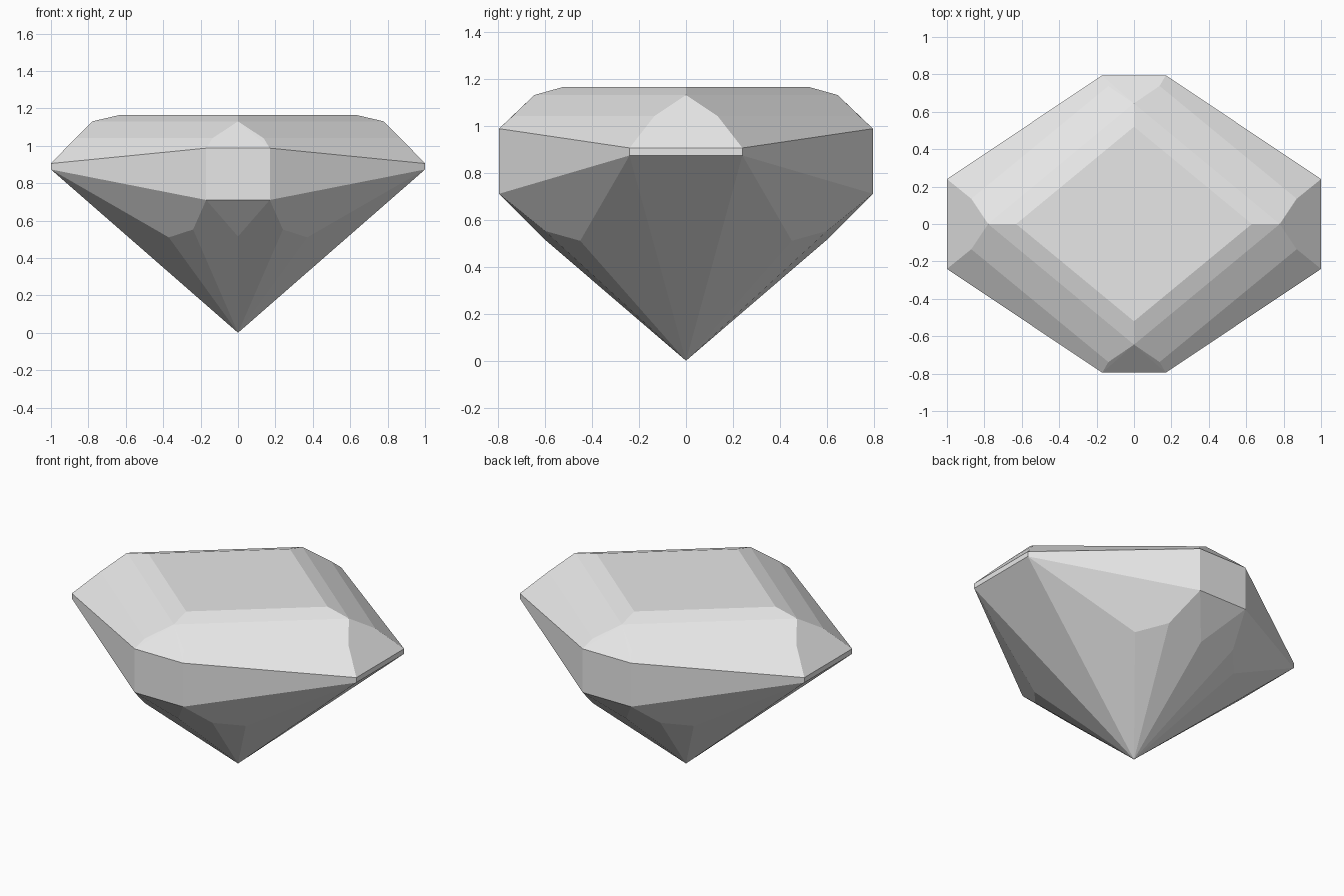
import bpy
import bmesh
import math

# Remove the default cube
cube = bpy.data.objects.get("Cube")
if cube:
    bpy.data.objects.remove(cube, do_unlink=True)

# Stone colour
stone = bpy.data.materials.new("pale grey stone")
stone.use_nodes = True
colour = (0.8, 0.8, 0.8, 1)
stone.diffuse_color = colour
stone.node_tree.nodes["Principled BSDF"].inputs["Base Color"].default_value = colour

# Facet corners of one quarter, mirrored across x and y below
table = [(0.63, 0, 1.165), (0, 0.52, 1.165)]
bezel = [(0.78, 0, 1.13), (0, 0.645, 1.13)]
crown = [(0.87, 0.135, 1.04), (0.137, 0.738, 1.04)]
girdle = [(1, 0.24, 0.905), (0.17, 0.795, 0.987),
          (1, 0.24, 0.873), (0.17, 0.795, 0.71)]
pavilion = [(0.37, 0.45, 0.51), (0.24, 0.6, 0.552), (0, 0.6, 0.515)]
culet = [(0, 0, 0)]

corners = {(x * sx, y * sy, z)
           for x, y, z in table + bezel + crown + girdle + pavilion + culet
           for sx in (1, -1) for sy in (1, -1)}

# Cut stone: convex skin over the corners, with coplanar triangles merged
bm = bmesh.new()
for co in sorted(corners):
    bm.verts.new(co)
bmesh.ops.convex_hull(bm, input=bm.verts[:])
bmesh.ops.dissolve_limit(bm, angle_limit=math.radians(1.5),
                         verts=bm.verts[:], edges=bm.edges[:])
bmesh.ops.recalc_face_normals(bm, faces=bm.faces[:])

mesh = bpy.data.meshes.new("cut_gemstone")
bm.to_mesh(mesh)
bm.free()
mesh.materials.append(stone)
gem = bpy.data.objects.new("cut_gemstone", mesh)
bpy.context.collection.objects.link(gem)
